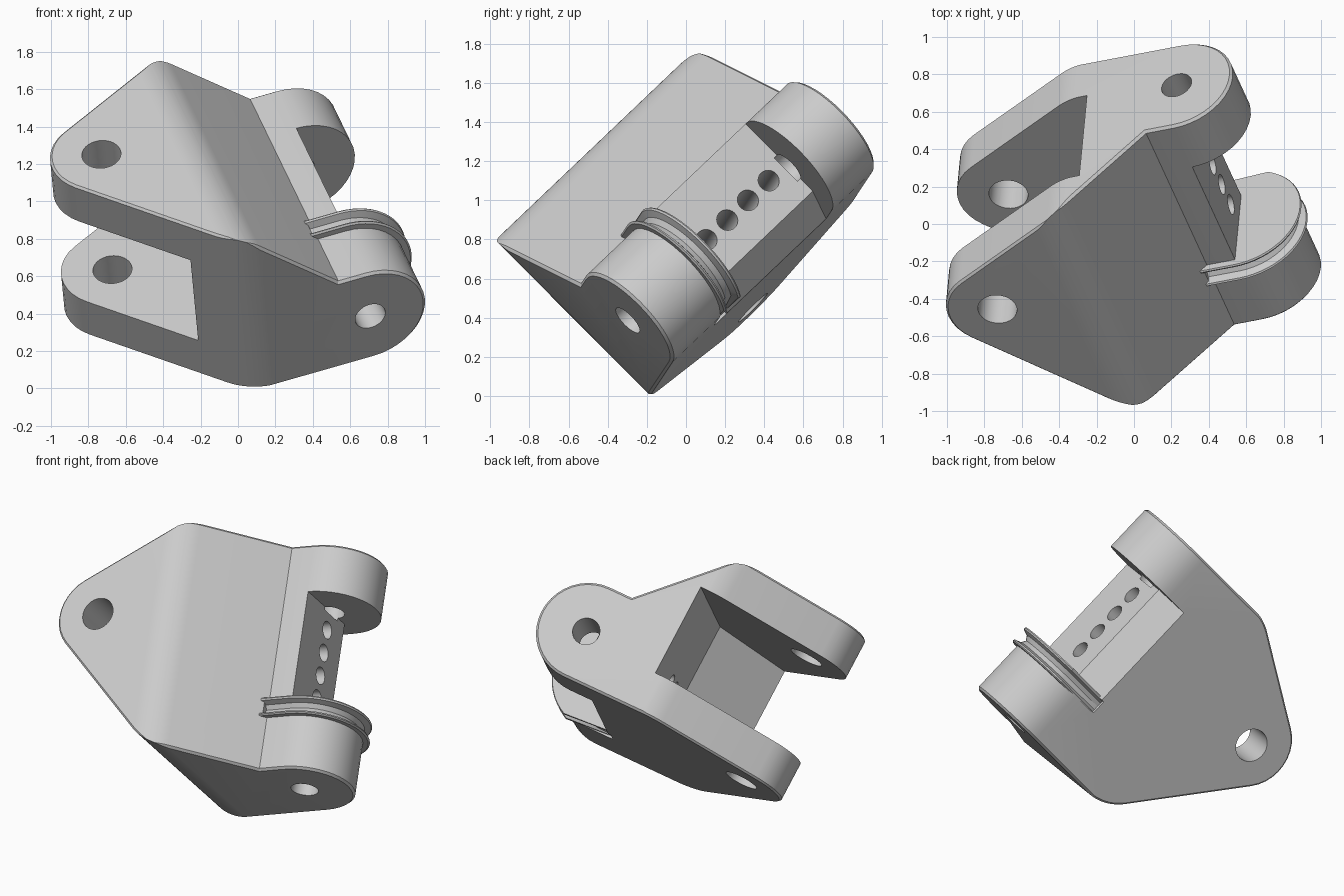
import bpy, bmesh, math
from mathutils import Vector, Matrix

if "Cube" in bpy.data.objects:
    bpy.data.objects.remove(bpy.data.objects["Cube"], do_unlink=True)

# Part frame: a = hinge axis, b = fork hole axis, c = from fork to knuckles
A = Vector((-0.317, 0.687, 0.654)).normalized()
B = Vector((-0.07, -0.70, 0.711))
B = (B - A * B.dot(A)).normalized()
C = A.cross(B)
FRAME = Matrix((A, B, C)).transposed().to_4x4()

metal = bpy.data.materials.new("plain grey metal")
metal.use_nodes = True
grey = (0.6, 0.6, 0.6, 1)
metal.diffuse_color = grey
metal.node_tree.nodes["Principled BSDF"].inputs["Base Color"].default_value = grey


def rounded(corners, steps=10):
    """Polygon from (x, y, radius) corners, with arcs at the corners."""
    out = []
    for i, (x, y, r) in enumerate(corners):
        p = Vector((x, y))
        if r == 0:
            out.append(p)
            continue
        u = (Vector(corners[i - 1][:2]) - p).normalized()
        v = (Vector(corners[(i + 1) % len(corners)][:2]) - p).normalized()
        half = u.angle(v) / 2
        centre = p + (u + v).normalized() * (r / math.sin(half))
        start = p + u * (r / math.tan(half)) - centre
        end = p + v * (r / math.tan(half)) - centre
        sweep = math.pi - 2 * half
        for k in range(steps + 1):
            t = k / steps
            out.append(centre + (start * math.sin((1 - t) * sweep)
                                 + end * math.sin(t * sweep)) / math.sin(sweep))
    return [p for i, p in enumerate(out) if (p - out[i - 1]).length > 1e-4]


def inset(outline, d):
    """Outline moved inwards by d."""
    n = len(outline)
    area = sum(outline[i - 1].cross(outline[i]) for i in range(n))
    sign = 1 if area > 0 else -1
    out = []
    for i, p in enumerate(outline):
        e1 = (p - outline[i - 1]).normalized()
        e2 = (outline[(i + 1) % n] - p).normalized()
        n1, n2 = Vector((-e1.y, e1.x)), Vector((-e2.y, e2.x))
        out.append(p + (n1 + n2) * (sign * d / (1 + n1.dot(n2))))
    return out


def loft(name, layers):
    """Closed solid through matching rings of points."""
    bm = bmesh.new()
    rings = [[bm.verts.new(p) for p in layer] for layer in layers]
    n = len(rings[0])
    bm.faces.new(rings[0])
    bm.faces.new(rings[-1][::-1])
    for lo, hi in zip(rings, rings[1:]):
        for i in range(n):
            j = (i + 1) % n
            bm.faces.new((lo[i], hi[i], hi[j], lo[j]))
    bmesh.ops.recalc_face_normals(bm, faces=bm.faces)
    mesh = bpy.data.meshes.new(name)
    bm.to_mesh(mesh)
    bm.free()
    mesh.materials.append(metal)
    ob = bpy.data.objects.new(name, mesh)
    bpy.context.collection.objects.link(ob)
    return ob


def levels(outline, lo, hi, chamfer):
    """Heights and outlines of a prism, with chamfered rims if asked."""
    if chamfer == 0:
        return [(lo, outline), (hi, outline)]
    small = inset(outline, chamfer)
    return [(lo, small), (lo + chamfer, outline), (hi - chamfer, outline), (hi, small)]


def along_a(name, outline, lo, hi, chamfer=0):      # outline in (c, b)
    return loft(name, [[(a, b, c) for c, b in ring]
                       for a, ring in levels(outline, lo, hi, chamfer)])


def along_b(name, outline, lo, hi, chamfer=0):      # outline in (a, c)
    return loft(name, [[(a, b, c) for a, c in ring]
                       for b, ring in levels(outline, lo, hi, chamfer)])


def along_c(name, outline, lo, hi):                 # outline in (a, b)
    return loft(name, [[(a, b, c) for a, b in outline] for c in (lo, hi)])


def circle(x, y, r, n=32):
    return [(x + r * math.cos(k * math.tau / n), y + r * math.sin(k * math.tau / n))
            for k in range(n)]


def combine(ob, tool, operation="DIFFERENCE"):
    mod = ob.modifiers.new("cut", "BOOLEAN")
    mod.operation = operation
    mod.solver = "EXACT"
    mod.object = tool
    dep = bpy.context.evaluated_depsgraph_get()
    mesh = bpy.data.meshes.new_from_object(ob.evaluated_get(dep))
    ob.modifiers.clear()
    ob.data = mesh
    bpy.data.objects.remove(tool, do_unlink=True)


END_LO, END_HI, TOP = -0.176, 1.338, 1.255
PIN_C, PIN_B, KNUCKLE_R = 0.72, 0.435, 0.313
GAP_LO, GAP_HI = 0.19, 1.02
RIM, SLACK = 0.014, 0.002
low, high = PIN_B - KNUCKLE_R, PIN_B + KNUCKLE_R
tip = PIN_C + KNUCKLE_R

# Body: side profile intersected with the tapered plan, both with chamfered rims
side = rounded([(-1, low, 0), (tip, low, KNUCKLE_R), (tip, high, KNUCKLE_R),
                (0.566, high, 0), (0.068, TOP, 0.28), (-1, TOP, 0)])
lo, hi = END_LO - SLACK, END_HI + SLACK
plan = rounded([(lo, 0.03, 0.35), (0.817, -0.874, 0.27), (hi, 0.11, 0.35),
                (hi, 1.3, 0), (lo, 1.3, 0)])
body = along_a("hinge_body", side, END_LO, END_HI, RIM)
combine(body, along_b("plan_tool", plan, low - SLACK, TOP + SLACK, RIM), "INTERSECT")

# Fork slot with angled end wall
slot = [(-0.3, -0.517), (0.46, 0.21), (1.7, 0.21), (1.7, -1.2), (-0.3, -1.2)]
combine(body, along_b("slot_tool", slot, 0.383, 0.99))

# Gap between the knuckles, with a chamfered floor
gap = [(0.725, 1.0), (0.725, 0.26), (0.50, 0.067), (1.3, 0.0), (1.3, 1.0)]
combine(body, along_a("gap_tool", gap, GAP_LO, GAP_HI))

# Relief where the rope groove runs into the body
relief = [(0.545, 1.0), (0.545, 0.05), (1.31, 0.05), (1.31, 1.0)]
combine(body, along_a("relief_tool", relief, 0.195, 0.285))

# Fork pin hole, knuckle pin holes and row of small holes
combine(body, along_b("fork_hole_tool", circle(0.737, -0.435, 0.105), 0, 1.5))
for lo, hi in ((-0.4, 0.15), (1.0, 1.6)):
    combine(body, along_a("pin_tool", circle(PIN_C, PIN_B, 0.085), lo, hi))
for k in range(4):
    combine(body, along_c("row_tool", circle(0.43 + 0.154 * k, 0.455, 0.055, 24), 0, 1))


# Grooved rope guide on the near knuckle
def guide_outline(r):
    pts = [(0.53, PIN_B + r)]
    for k in range(25):
        t = math.radians(90 - 155 * k / 24)
        pts.append((PIN_C + r * math.cos(t), PIN_B + r * math.sin(t)))
    return pts + [(0.54, 0.14)]


lips = [(0.18, 0.345), (0.188, 0.355), (0.198, 0.35), (0.212, 0.312), (0.24, 0.295),
        (0.268, 0.312), (0.282, 0.35), (0.292, 0.355), (0.30, 0.35)]
guide = loft("rope_guide", [[(a, b, c) for c, b in guide_outline(r)] for a, r in lips])

# Turn the finished parts into place
for ob in (body, guide):
    ob.data.transform(FRAME)
    bpy.ops.object.select_all(action="DESELECT")
    ob.select_set(True)
    bpy.context.view_layer.objects.active = ob
    bpy.ops.object.shade_smooth_by_angle(angle=math.radians(30))
